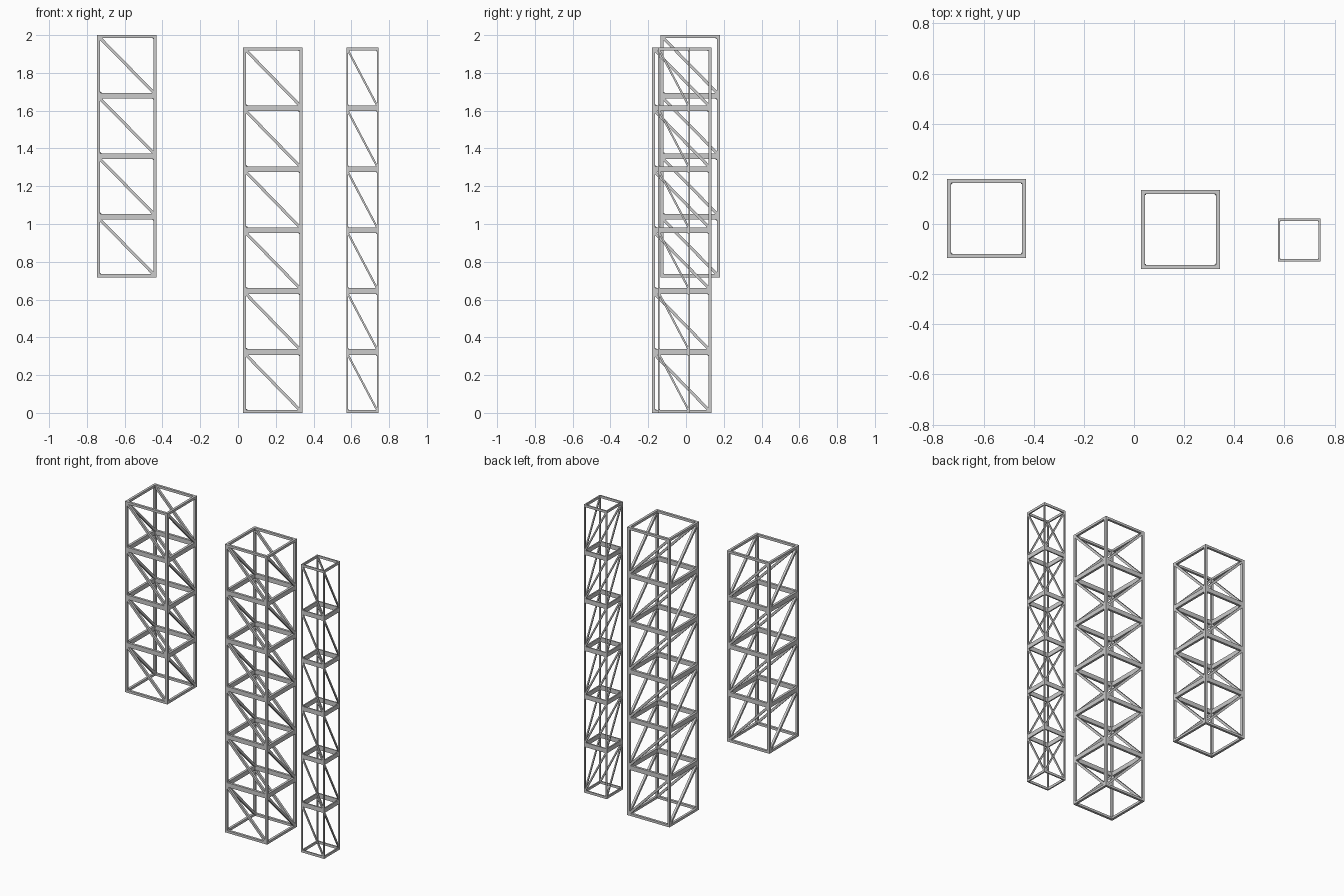
import bpy, bmesh
from mathutils import Matrix, Vector

if "Cube" in bpy.data.objects:
    bpy.data.objects.remove(bpy.data.objects["Cube"])

T = 0.016      # tube thickness
W = 0.315      # tower width before scaling


def box(bm, center, size, rot=None):
    m = Matrix.Translation(center)
    if rot is not None:
        m = m @ rot.to_matrix().to_4x4()
    bmesh.ops.create_cube(bm, size=1, matrix=m @ Matrix.Diagonal((*size, 1)))


def brace(bm, a, b):
    a, b = Vector(a), Vector(b)
    d = b - a
    box(bm, (a + b) / 2, (T * 0.95, T * 0.95, d.length), d.to_track_quat('Z', 'Y'))


def finish(bm, name, place):
    bm.transform(place)
    mesh = bpy.data.meshes.new(name)
    bm.to_mesh(mesh)
    bm.free()
    bpy.context.collection.objects.link(bpy.data.objects.new(name, mesh))


def tower(name, cx, cy, z0, z1, bays, s=1.0):
    place = Matrix.Translation((cx, cy, z0)) @ Matrix.Diagonal((s, s, 1, 1))
    h = z1 - z0
    p = h / bays
    c = W / 2 - T / 2
    signs = (-1, 1)

    # four corner posts
    bm = bmesh.new()
    for sx in signs:
        for sy in signs:
            box(bm, (sx * c, sy * c, h / 2), (T, T, h))
    finish(bm, name + "_posts", place)

    # square rings: single at the ends, double height where bays meet
    bm = bmesh.new()
    for i in range(bays + 1):
        th = T if i in (0, bays) else 2 * T - 0.002
        z = min(max(i * p, T / 2), h - T / 2)
        for sg in signs:
            box(bm, (0, sg * c, z), (W - 2 * T, T, th))
            box(bm, (sg * c, 0, z), (T, W - 2 * T, th))
    finish(bm, name + "_rings", place)

    # one diagonal per side of each bay
    bm = bmesh.new()
    for i in range(bays):
        lo, hi = i * p + T / 2, (i + 1) * p - T / 2
        for sg in signs:
            brace(bm, (-c, sg * c, hi), (c, sg * c, lo))
            brace(bm, (sg * c, -c, hi), (sg * c, c, lo))
    finish(bm, name + "_braces", place)

    # small weld joints in the bay corners
    bm = bmesh.new()
    r = 0.012
    k = W / 2 - r
    for i in range(bays):
        for z in (i * p + r, (i + 1) * p - r):
            for sx in signs:
                for sy in signs:
                    bmesh.ops.create_icosphere(
                        bm, subdivisions=1, radius=r,
                        matrix=Matrix.Translation((sx * k, sy * k, z)))
    finish(bm, name + "_joints", place)


tower("raised_tower", -0.588, 0.022, 0.718, 2.0, 4)
tower("wide_tower", 0.185, -0.022, 0.0, 1.935, 6)
tower("slim_tower", 0.659, -0.064, 0.0, 1.935, 6, 0.54)
